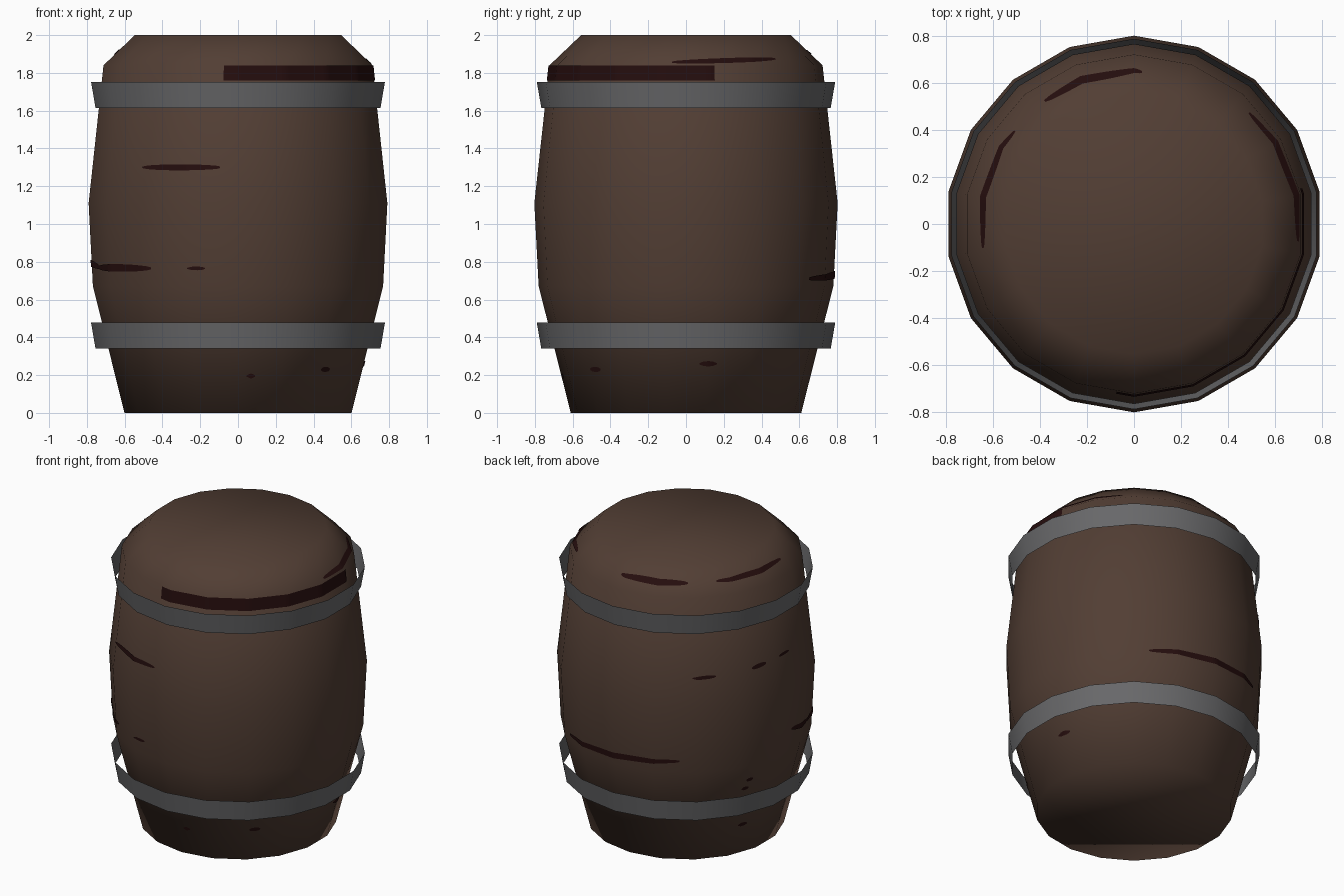
import bpy
import bmesh
from math import cos, sin, pi, radians, floor

SIDES = 18
STEP = 360 / SIDES

cube = bpy.data.objects.get("Cube")
if cube:
    bpy.data.objects.remove(cube, do_unlink=True)


def material(name, color):
    mat = bpy.data.materials.new(name)
    mat.use_nodes = True
    rgba = (*color, 1)
    mat.diffuse_color = rgba
    bsdf = mat.node_tree.nodes["Principled BSDF"]
    bsdf.inputs["Base Color"].default_value = rgba
    bsdf.inputs["Roughness"].default_value = 0.9
    return mat


wood = material("brown wood", (0.084, 0.048, 0.034))
iron = material("grey iron", (0.14, 0.14, 0.145))
stain = material("dark red stain", (0.018, 0.004, 0.004))


def finish(name, bm, mat):
    mesh = bpy.data.meshes.new(name)
    for face in bm.faces:
        face.smooth = True
    bm.to_mesh(mesh)
    bm.free()
    mesh.materials.append(mat)
    obj = bpy.data.objects.new(name, mesh)
    bpy.context.collection.objects.link(obj)
    return obj


def lathe(name, profile, mat, capped):
    """Turn a (radius, height) profile into a faceted round shell."""
    bm = bmesh.new()
    rings = []
    for r, z in profile:
        angles = [radians(90 + STEP * i) for i in range(SIDES)]
        rings.append([bm.verts.new((r * cos(a), r * sin(a), z)) for a in angles])
    for low, high in zip(rings, rings[1:]):
        for i in range(SIDES):
            j = (i + 1) % SIDES
            bm.faces.new((low[i], low[j], high[j], high[i]))
    if capped:
        bm.faces.new(rings[0][::-1])
        bm.faces.new(rings[-1])
    return finish(name, bm, mat)


# Barrel body
BODY = [(0.61, 0), (0.78, 0.67), (0.803, 1.11), (0.723, 1.84), (0.555, 2)]
lathe("barrel_body", BODY, wood, True)

# Flared open hoops
for name, z in (("lower_hoop", 0.34), ("upper_hoop", 1.615)):
    lathe(name, [(0.766, z), (0.79, z + 0.138)], iron, False)


def on_body(angle, z, lift=0.005):
    """Point just outside the faceted body at an angle in degrees."""
    for (r0, z0), (r1, z1) in zip(BODY, BODY[1:]):
        if z0 <= z <= z1:
            r = r0 + (r1 - r0) * (z - z0) / (z1 - z0)
            break
    turn = (angle - 90) / STEP
    offset = radians((turn - floor(turn) - 0.5) * STEP)
    r = r * cos(pi / SIDES) / cos(offset) + lift
    a = radians(angle)
    return r * cos(a), r * sin(a), z


def streak(name, a0, a1, z0, z1, half, blunt=False):
    """Thin stain hugging the body, tapered at both ends unless blunt."""
    bm = bmesh.new()
    inner = [a for a in range(-180, 240, 2) if a0 < a < a1]
    previous = None
    for a in [a0] + inner + [a1]:
        t = (a - a0) / (a1 - a0)
        h = half if blunt else half * (0.25 + 0.75 * sin(pi * t) ** 0.5)
        z = z0 + (z1 - z0) * t
        pair = [bm.verts.new(on_body(a, z + s * h)) for s in (-1, 1)]
        if previous:
            bm.faces.new((previous[0], pair[0], pair[1], previous[1]))
        previous = pair
    finish(name, bm, stain)


# Broad stain below the shoulder and its rising tail
streak("shoulder_stain", -96, 12, 1.799, 1.799, 0.04, True)
streak("shoulder_stain_tail", -6, 44, 1.857, 1.875, 0.013)

# Long streaks: start angle, end angle, start height, end height, half width
STREAKS = [
    (87, 126, 1.91, 1.91, 0.016),
    (142, 189, 1.91, 1.91, 0.013),
    (-130, -97, 1.3, 1.3, 0.016),
    (-178, -160, 0.81, 0.77, 0.018),
    (-162, -126, 0.77, 0.765, 0.02),
    (-110, -103, 0.765, 0.765, 0.01),
    (57, 122, 0.71, 0.75, 0.02),
    (128, 139, 1.32, 1.32, 0.012),
    (157, 165, 1.33, 1.34, 0.015),
    (173, 181, 1.35, 1.35, 0.01),
]
for i, values in enumerate(STREAKS):
    streak(f"streak_{i + 1}", *values)

# Small spots: angle, height, half width
SPOTS = [(-84, 0.195, 2), (-46, 0.23, 3), (10, 0.26, 4),
         (157, 0.22, 3), (155, 0.5, 2), (157, 0.56, 2)]
for i, (a, z, w) in enumerate(SPOTS):
    streak(f"spot_{i + 1}", a - w, a + w, z, z, 0.014)
